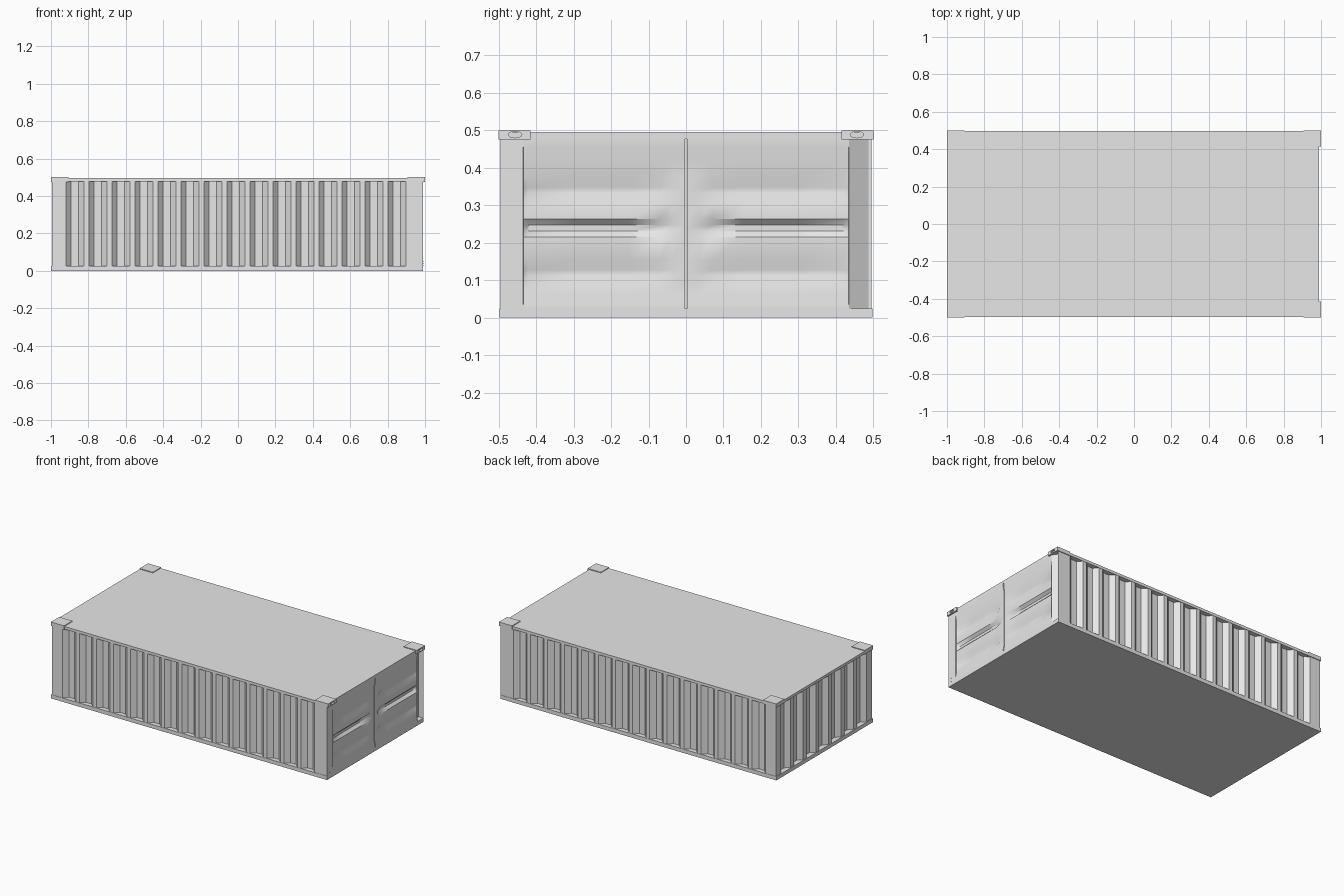
import bpy, bmesh, math
from mathutils import Matrix

cube = bpy.data.objects.get("Cube")
if cube:
    bpy.data.objects.remove(cube, do_unlink=True)

grey = bpy.data.materials.new("container_grey")
grey.diffuse_color = (0.8, 0.8, 0.8, 1)
grey.use_nodes = True
for node in grey.node_tree.nodes:
    if node.type == 'BSDF_PRINCIPLED':
        node.inputs["Base Color"].default_value = (0.8, 0.8, 0.8, 1)

X0, X1, Y, Z0, Z1 = -0.995, 0.99, 0.495, 0.025, 0.477   # wall planes


def finish(name, bm):
    bmesh.ops.recalc_face_normals(bm, faces=bm.faces)
    mesh = bpy.data.meshes.new(name)
    bm.to_mesh(mesh)
    bm.free()
    obj = bpy.data.objects.new(name, mesh)
    bpy.context.collection.objects.link(obj)
    mesh.materials.append(grey)
    return obj


def box(name, xs, ys, zs):
    bm = bmesh.new()
    bmesh.ops.create_cube(bm, size=1)
    for v in bm.verts:
        for i, (a, b) in enumerate((xs, ys, zs)):
            v.co[i] = a if v.co[i] < 0 else b
    return finish(name, bm)


def ribs(start, count, pitch, depth=0.028):
    """Positions and inward depths of a trapezoid corrugation."""
    return [(start + i * pitch + s, d) for i in range(count)
            for s, d in ((0, 0), (0.027, depth), (0.067, depth), (0.097, 0))]


# Corrugated body: plan outline with ribs on both sides and one end, extruded up
side, end = ribs(-0.92, 15, 0.123), ribs(-0.437, 7, 0.13)
outline = [(X0, -Y)] + [(x, -Y + d) for x, d in side] + [(0.955, -Y), (0.955, Y)]
outline += [(x, Y - d) for x, d in reversed(side)] + [(X0, Y)]
outline += [(X0 + d, y) for y, d in reversed(end)]
bm = bmesh.new()
base = bm.faces.new([bm.verts.new((x, y, Z0)) for x, y in outline])
top = bmesh.ops.extrude_face_region(bm, geom=[base])["geom"]
bmesh.ops.translate(bm, vec=(0, 0, Z1 - Z0),
                    verts=[v for v in top if isinstance(v, bmesh.types.BMVert)])
finish("corrugated_walls", bm)

# Floor and roof slabs
box("floor_frame", (-1.0, X1), (-0.497, 0.497), (0, Z0))
box("roof", (-1.0, X1), (-0.497, 0.497), (Z1, 0.495))


# Door end: stepped panel with pressed grooves and a centre gap
def ramp(v, a, b):
    return min(1, max(0, (v - a) / (b - a)))


# groove: bottom, top, slope width, depth
GROOVES = ((0.085, 0.155, 0.028, 0.011), (0.215, 0.263, 0.016, 0.016),
           (0.305, 0.375, 0.028, 0.011))


def door_depth(y, z):
    a = abs(y)
    if a < 0.003:
        return 0.02
    if a > 0.434:
        return 0
    depth = 0.006 * min(ramp(z, 0.035, 0.065), ramp(z, 0.455, 0.425))
    for lo, hi, w, d in GROOVES:
        depth += d * min(ramp(z, lo, lo + w), ramp(z, hi, hi - w),
                         ramp(a, 0.035, 0.07), ramp(a, 0.434, 0.42))
    return depth


half = [0.0025, 0.0031, 0.035, 0.07, 0.15, 0.30, 0.42, 0.4335, 0.4345, Y]
ys = [-y for y in reversed(half)] + half
zs = [Z0, 0.035, 0.065, 0.425, 0.455, Z1]
for lo, hi, w, d in GROOVES:
    zs += [lo, lo + w, hi - w, hi]
zs.sort()
bm = bmesh.new()
cols = [[bm.verts.new((X1 - door_depth(y, z), y, z)) for z in zs] for y in ys]
for y, at_end in ((-Y, 0), (Y, len(cols))):      # return edges closing the sides
    cols.insert(at_end, [bm.verts.new((0.95, y, z)) for z in zs])
for c0, c1 in zip(cols, cols[1:]):
    for k in range(len(zs) - 1):
        bm.faces.new((c0[k], c1[k], c1[k + 1], c0[k + 1]))
doors = finish("doors", bm)
# Open surface: make sure the front points outward
if sum(p.normal.x * p.area for p in doors.data.polygons) < 0:
    doors.data.flip_normals()
bpy.context.view_layer.objects.active = doors
doors.select_set(True)
bpy.ops.object.shade_smooth_by_angle(angle=math.radians(32))
doors.select_set(False)

# Corner castings with an oval socket in the end face
for sx, end_name in ((1, "door"), (-1, "rear")):
    for sy, side_name in ((1, "back"), (-1, "front")):
        block = box(f"{end_name}_{side_name}_corner_block",
                    sorted((sx * 0.905, sx)), sorted((sy * 0.415, sy * 0.5)), (0.475, 0.5))
        bm = bmesh.new()
        bmesh.ops.create_cone(bm, cap_ends=True, segments=20, radius1=1, radius2=1, depth=1)
        bmesh.ops.rotate(bm, matrix=Matrix.Rotation(math.pi / 2, 3, 'Y'), verts=bm.verts)
        bmesh.ops.scale(bm, vec=(0.03, 0.018, 0.0085), verts=bm.verts)
        bmesh.ops.translate(bm, vec=(sx, sy * 0.456, 0.4885), verts=bm.verts)
        cutter = finish(f"{end_name}_{side_name}_socket_cutter", bm)
        cutter.hide_render = True
        cutter.hide_viewport = True
        cutter.display_type = 'WIRE'
        mod = block.modifiers.new("socket", 'BOOLEAN')
        mod.operation = 'DIFFERENCE'
        mod.solver = 'EXACT'
        mod.object = cutter

# Small rivets low on the door post
for i in range(3):
    z = 0.026 + 0.011 * i
    box(f"door_rivet_{i + 1}", (0.985, 0.992), (-0.473, -0.469), (z, z + 0.004))
